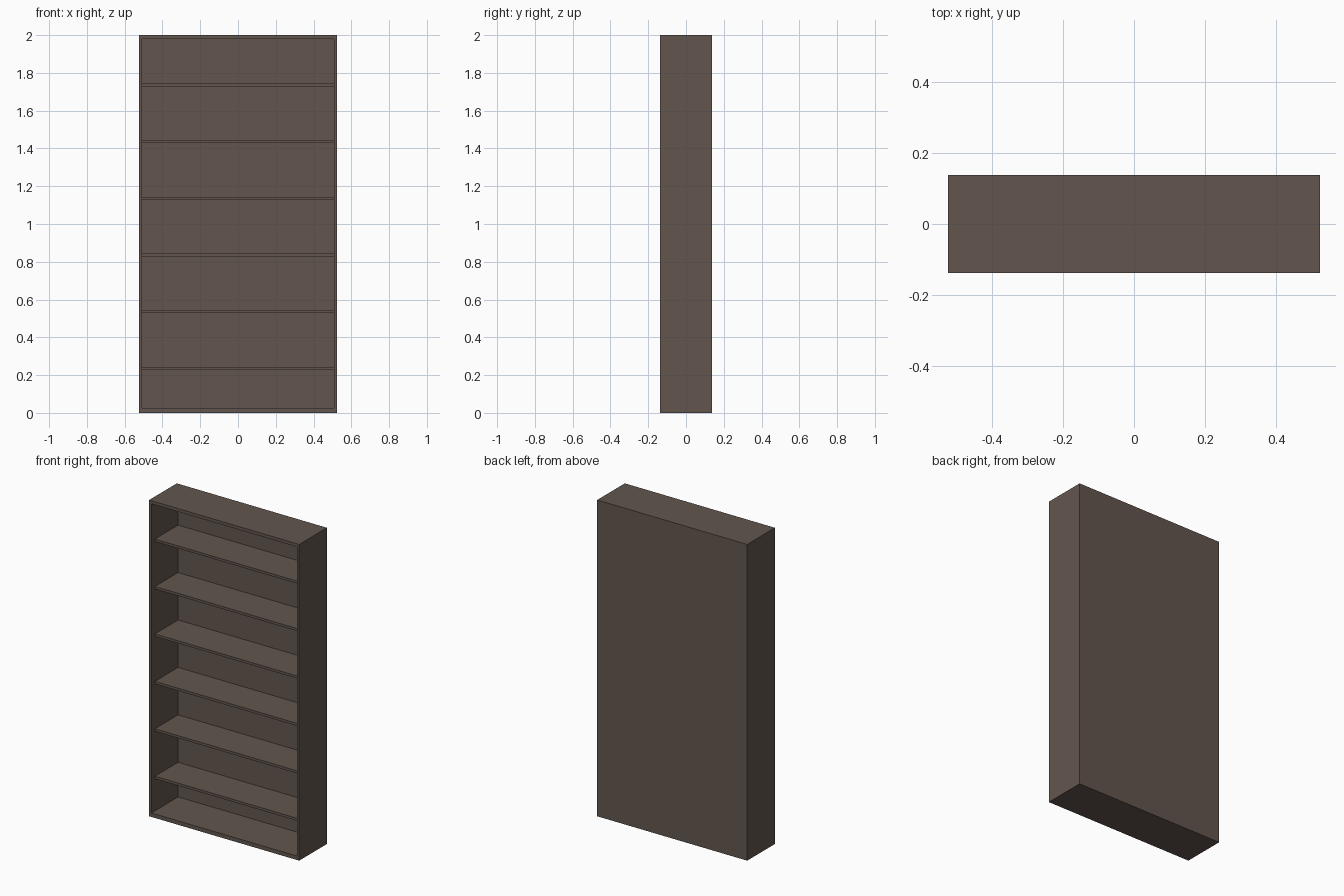
import bpy

if "Cube" in bpy.data.objects:
    bpy.data.objects.remove(bpy.data.objects["Cube"])

W, D, H = 1.05, 0.276, 2.0      # overall size
SIDE, TOP, BASE, BACK = 0.016, 0.02, 0.025, 0.01
SHELF, RECESS = 0.016, 0.035

wood = bpy.data.materials.new("dark_wood")
wood.diffuse_color = (0.125, 0.093, 0.076, 1)
wood.use_nodes = True
wood.node_tree.nodes["Principled BSDF"].inputs["Base Color"].default_value = wood.diffuse_color


def board(name, x, y, z):
    """Box spanning the given (min, max) ranges."""
    bpy.ops.mesh.primitive_cube_add(size=1, location=[sum(r) / 2 for r in (x, y, z)])
    ob = bpy.context.object
    ob.name = name
    ob.scale = [r[1] - r[0] for r in (x, y, z)]
    bpy.ops.object.transform_apply(location=False, rotation=False, scale=True)
    ob.data.materials.append(wood)
    return ob


inner = (-W / 2 + SIDE, W / 2 - SIDE)
depth = (-D / 2, D / 2)
back_y = D / 2 - BACK

# Carcass: sides, top, bottom and back
board("left_side", (-W / 2, inner[0]), depth, (0, H))
board("right_side", (inner[1], W / 2), depth, (0, H))
board("top_panel", inner, depth, (H - TOP, H))
board("bottom_panel", inner, depth, (0, BASE))
board("back_panel", inner, (back_y, D / 2), (BASE, H - TOP))

# Six evenly spaced shelves, set back from the front edge
for i in range(6):
    z = 0.236 + 0.3 * i
    board(f"shelf_{i + 1}", inner, (-D / 2 + RECESS, back_y), (z - SHELF / 2, z + SHELF / 2))
